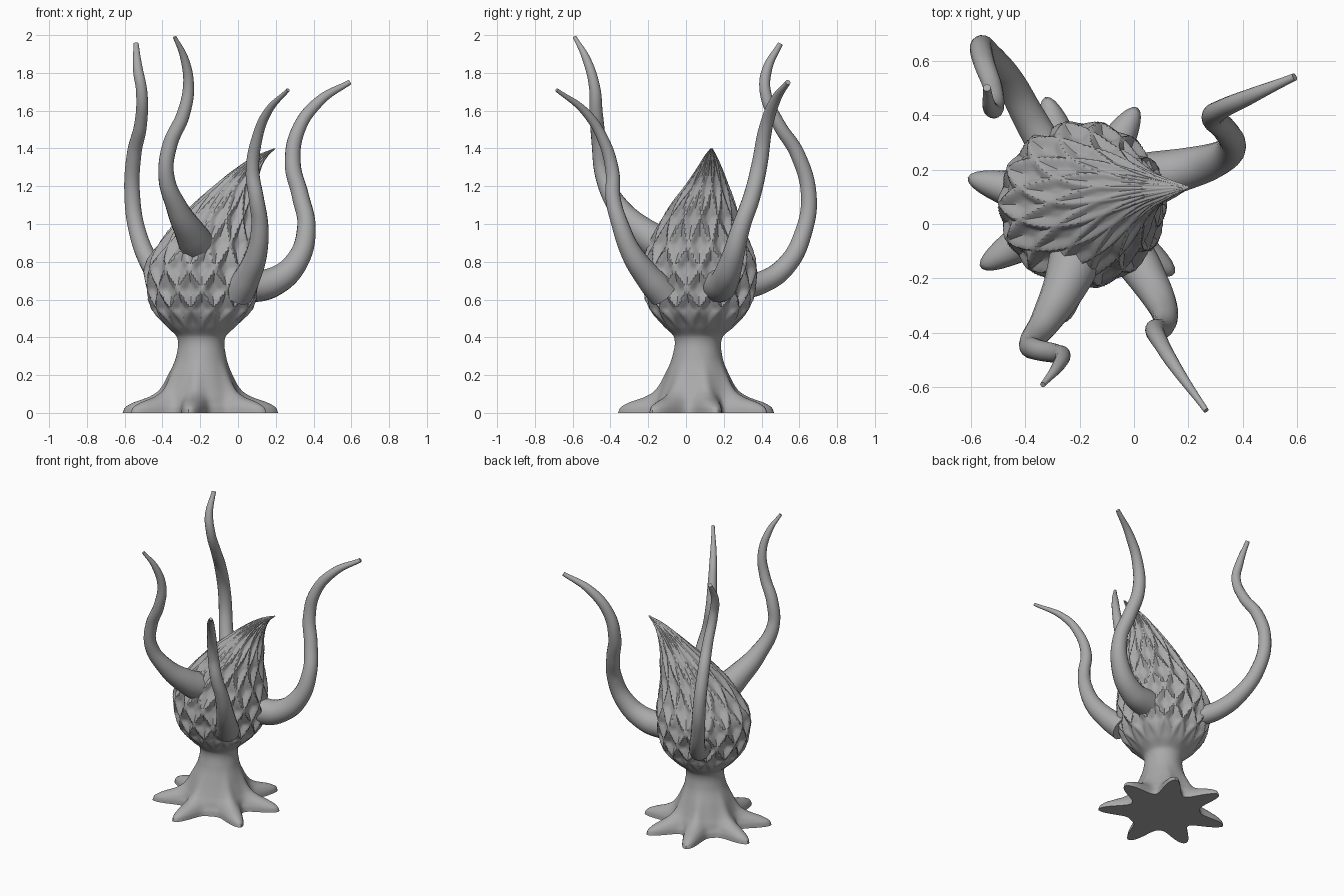
import bpy, bmesh, math

cube = bpy.data.objects.get("Cube")
if cube:
    bpy.data.objects.remove(cube, do_unlink=True)

# One plain grey for the whole plant
grey = bpy.data.materials.new("stone_grey")
grey.use_nodes = True
colour = (0.4, 0.4, 0.4, 1)
grey.diffuse_color = colour
grey.node_tree.nodes["Principled BSDF"].inputs["Base Color"].default_value = colour


def finish(name, mesh, angle):
    """Link the mesh as a named object with smooth shading and sharp creases."""
    obj = bpy.data.objects.new(name, mesh)
    bpy.context.collection.objects.link(obj)
    if not mesh.materials:
        mesh.materials.append(grey)
    bpy.ops.object.select_all(action="DESELECT")
    obj.select_set(True)
    bpy.context.view_layer.objects.active = obj
    bpy.ops.object.shade_smooth_by_angle(angle=math.radians(angle))
    return obj


def smooth_rows(rows, steps):
    """Fill in rows between the given ones with a Hermite curve over the first column."""
    def slope(i, k):
        a, b = rows[max(i - 1, 0)], rows[min(i + 1, len(rows) - 1)]
        return (b[k] - a[k]) / (b[0] - a[0])

    for i in range(len(rows) - 1):
        a, b = rows[i], rows[i + 1]
        h = b[0] - a[0]
        for s in range(steps):
            t = s / steps
            row = [a[0] + h * t]
            for k in range(1, len(a)):
                row.append((2 * t**3 - 3 * t**2 + 1) * a[k] + (3 * t**2 - 2 * t**3) * b[k]
                           + h * slope(i, k) * (t**3 - 2 * t**2 + t)
                           + h * slope(i + 1, k) * (t**3 - t**2))
            yield row
    yield list(rows[-1])


# Trunk and bulb: height, centre x, centre y, radius, root reach
PROFILE = [
    (0, -.2, .06, .235, .19), (.03, -.2, .06, .23, .18), (.055, -.2, .06, .22, .145),
    (.085, -.2, .06, .21, .07), (.12, -.2, .06, .195, .03), (.2, -.2, .06, .165, .01),
    (.3, -.195, .06, .132, 0), (.4, -.195, .065, .128, 0), (.46, -.195, .07, .19, 0),
    (.55, -.19, .07, .27, 0), (.65, -.19, .07, .3, 0), (.78, -.187, .072, .31, 0),
    (.9, -.155, .073, .27, 0), (1, -.118, .075, .225, 0), (1.1, -.07, .09, .178, 0),
    (1.2, -.015, .11, .12, 0), (1.3, .06, .125, .066, 0), (1.36, .125, .13, .034, 0),
    (1.4, .195, .135, .006, 0),
]
ROOT_ANGLES = [math.radians(a) for a in (14, 60, 107, 165, 211, 262, 325)]
COLUMNS = 14
SEGMENTS = COLUMNS * 12


def root_lobe(angle):
    gaps = [abs((angle - r + math.pi) % math.tau - math.pi) for r in ROOT_ANGLES]
    return math.exp(-(min(gaps) / .2) ** 2)


def scale_dent(angle, z):
    """Diamond cells sunk between thin raised ridges, stretched towards the tip."""
    u = angle * COLUMNS / math.tau
    v = (z - .55) / (.2 + .1 * max(z - .6, 0))
    edge = min(abs(c - round(c)) for c in (u + v, u - v))
    fade = min(max((z - .42) / .14, 0), 1)
    return fade * min(edge / .32, 1)


bm = bmesh.new()
rings = []
for z, cx, cy, radius, reach in smooth_rows(PROFILE, 8):
    ring = []
    for i in range(SEGMENTS):
        a = math.tau * i / SEGMENTS
        r = radius * (1 - .11 * scale_dent(a, z)) + reach * root_lobe(a)
        ring.append(bm.verts.new((cx + r * math.cos(a), cy + r * math.sin(a), z)))
    rings.append(ring)
for low, high in zip(rings, rings[1:]):
    for i in range(SEGMENTS):
        j = (i + 1) % SEGMENTS
        bm.faces.new((low[i], low[j], high[j], high[i]))
bm.faces.new(rings[0][::-1])
bm.faces.new(rings[-1])
body = bpy.data.meshes.new("scaly_bulb_and_roots")
bm.to_mesh(body)
bm.free()
finish("scaly_bulb_and_roots", body, 40)


def tentacle(name, points):
    """Tapered tube along points of x, y, z and radius."""
    curve = bpy.data.curves.new(name, "CURVE")
    curve.dimensions = "3D"
    curve.bevel_depth = 1
    curve.bevel_resolution = 6
    curve.resolution_u = 10
    curve.use_fill_caps = True
    spline = curve.splines.new("BEZIER")
    spline.bezier_points.add(len(points) - 1)
    spline.radius_interpolation = "CARDINAL"
    for knot, (x, y, z, r) in zip(spline.bezier_points, points):
        knot.co = (x, y, z)
        knot.radius = r
        knot.handle_left_type = knot.handle_right_type = "AUTO"
    helper = bpy.data.objects.new(name + "_path", curve)
    bpy.context.collection.objects.link(helper)
    bpy.context.view_layer.update()
    graph = bpy.context.evaluated_depsgraph_get()
    mesh = bpy.data.meshes.new_from_object(helper.evaluated_get(graph))
    bpy.data.objects.remove(helper, do_unlink=True)
    finish(name, mesh, 60)


tentacle("back_left_tentacle", [
    (.03, .17, .67, .09), (.18, .2, .69, .078), (.31, .24, .8, .062), (.362, .29, .98, .049),
    (.33, .35, 1.15, .045), (.29, .39, 1.32, .042), (.32, .42, 1.5, .036),
    (.43, .47, 1.65, .028), (.59, .54, 1.75, .014)])
tentacle("back_right_tentacle", [
    (-.3, .24, .66, .065), (-.39, .4, .69, .06), (-.46, .53, .78, .053), (-.53, .62, .95, .046),
    (-.56, .65, 1.15, .042), (-.55, .59, 1.37, .039), (-.515, .49, 1.53, .034),
    (-.51, .42, 1.7, .03), (-.53, .43, 1.82, .026), (-.54, .5, 1.955, .014)])
tentacle("front_right_tentacle", [
    (-.2, -.08, .86, .1), (-.25, -.22, .95, .082), (-.32, -.35, 1.08, .058),
    (-.38, -.44, 1.26, .042), (-.36, -.46, 1.42, .039), (-.29, -.475, 1.58, .035),
    (-.262, -.485, 1.73, .029), (-.285, -.53, 1.88, .021), (-.335, -.59, 1.99, .01)])
tentacle("front_left_tentacle", [
    (0, -.12, .63, .08), (.05, -.2, .72, .07), (.1, -.29, .85, .056), (.115, -.35, 1, .045),
    (.098, -.385, 1.13, .04), (.077, -.39, 1.28, .036), (.1, -.44, 1.45, .029),
    (.155, -.53, 1.59, .022), (.265, -.685, 1.71, .01)])
